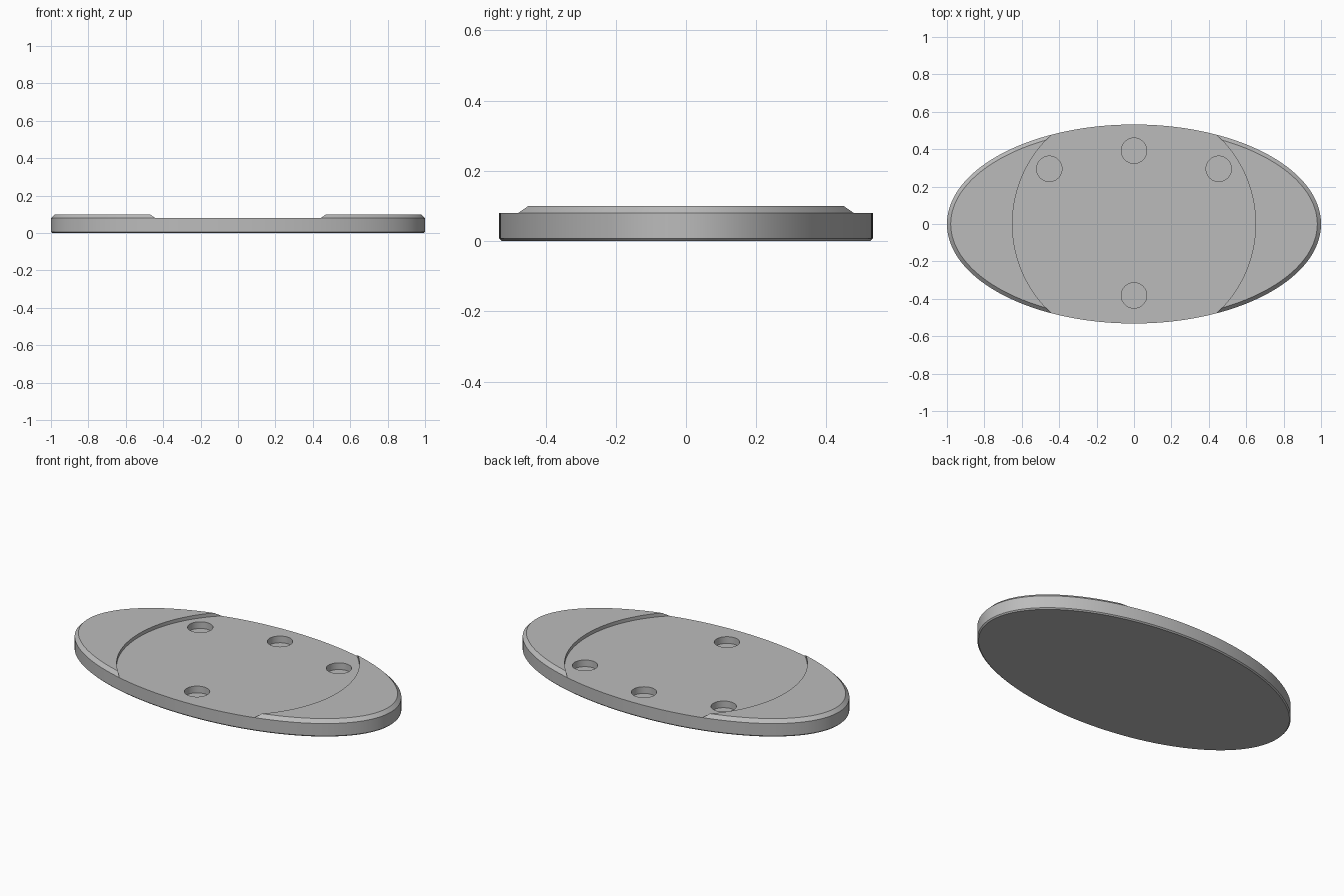
import bpy, bmesh
from math import sin, cos, pi, hypot

cube = bpy.data.objects.get("Cube")
if cube:
    bpy.data.objects.remove(cube, do_unlink=True)

HALF_X, HALF_Y, HEIGHT = 1.0, 0.532, 0.1
RECESS_Z, HOLE_Z = 0.08, 0.04

grey = bpy.data.materials.new("plain_grey")
grey.use_nodes = True
colour = (0.5, 0.5, 0.5, 1)
grey.diffuse_color = colour
grey.node_tree.nodes["Principled BSDF"].inputs["Base Color"].default_value = colour


def oval_ring(bm, inset, z, segments=192):
    """Ellipse moved inwards along its own normals."""
    ring = []
    for i in range(segments):
        a = 2 * pi * i / segments
        nx, ny = cos(a) / HALF_X, sin(a) / HALF_Y
        n = hypot(nx, ny)
        ring.append(bm.verts.new((HALF_X * cos(a) - inset * nx / n,
                                  HALF_Y * sin(a) - inset * ny / n, z)))
    return ring


def cut_cylinder(target, name, x, y, radius, floor, segments):
    """Cut a round pocket down to the floor height."""
    top = HEIGHT + 0.1
    bpy.ops.mesh.primitive_cylinder_add(vertices=segments, radius=radius, depth=top - floor,
                                        location=(x, y, (top + floor) / 2))
    cutter = bpy.context.object
    cutter.name = name
    cutter.hide_render = True
    cutter.data.materials.append(grey)
    mod = target.modifiers.new(name, "BOOLEAN")
    mod.operation, mod.solver, mod.object = "DIFFERENCE", "EXACT", cutter
    bpy.context.view_layer.objects.active = target
    bpy.ops.object.modifier_apply(modifier=mod.name)
    bpy.data.objects.remove(cutter, do_unlink=True)


# Oval plate with chamfered rims
bm = bmesh.new()
profile = [(0.007, 0), (0, 0.007), (0, RECESS_Z), (0.02, HEIGHT)]
rings = [oval_ring(bm, inset, z) for inset, z in profile]
for low, high in zip(rings, rings[1:]):
    for i in range(len(low)):
        j = (i + 1) % len(low)
        bm.faces.new((low[i], low[j], high[j], high[i]))
bm.faces.new(rings[0][::-1])
bm.faces.new(rings[-1])
mesh = bpy.data.meshes.new("oval_base")
bm.to_mesh(mesh)
bm.free()
plate = bpy.data.objects.new("oval_base", mesh)
bpy.context.collection.objects.link(plate)
mesh.materials.append(grey)

# Round recess, just below the chamfer line to keep the cut clean
cut_cylinder(plate, "recess", 0, 0, 0.65, RECESS_Z - 0.0005, 128)

# Four blind peg holes
for x, y in [(-0.453, 0.295), (0.453, 0.295), (0, 0.392), (0, -0.382)]:
    cut_cylinder(plate, "peg_hole", x, y, 0.068, HOLE_Z, 48)

# Smooth round walls, sharp rims
bpy.ops.object.select_all(action="DESELECT")
plate.select_set(True)
bpy.context.view_layer.objects.active = plate
bpy.ops.object.shade_smooth_by_angle(angle=pi / 6)
